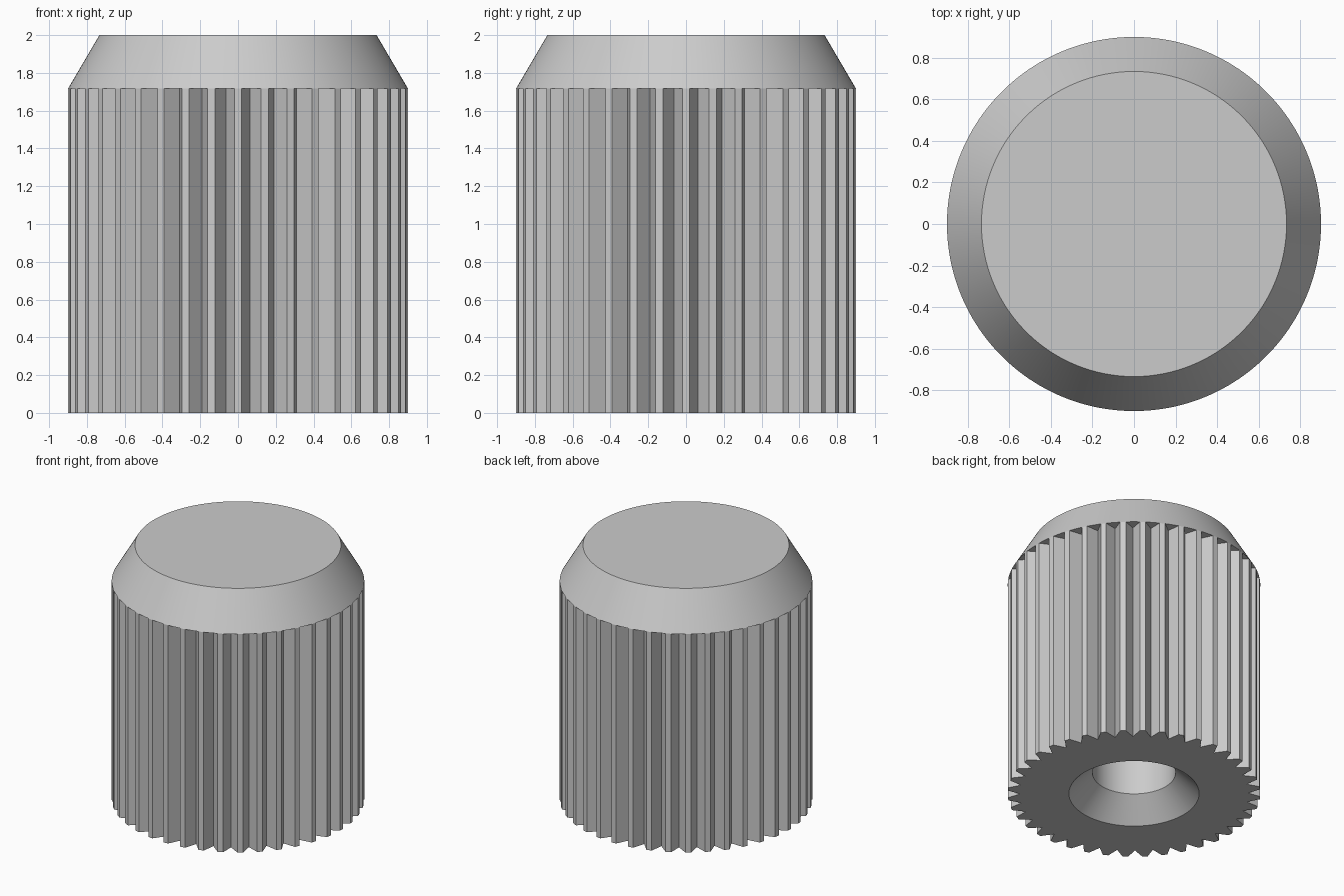
import bpy, bmesh, math

cube = bpy.data.objects.get("Cube")
if cube:
    bpy.data.objects.remove(cube, do_unlink=True)

TEETH = 40
PITCH = 2 * math.pi / TEETH
LAND = 0.022                      # half angle of each flat tooth tip
R_OUT, R_GROOVE, R_TOP = 0.9, 0.812, 0.734
R_SINK, R_HOLE = 0.464, 0.296
Z_SHOULDER, Z_TOP = 1.717, 2.0
Z_SINK, Z_HOLE_END = 0.168, 1.3

grey = bpy.data.materials.new("plain grey")
grey.use_nodes = True
colour = (0.6, 0.6, 0.6, 1)
grey.diffuse_color = colour
grey.node_tree.nodes["Principled BSDF"].inputs["Base Color"].default_value = colour

bm = bmesh.new()


def ring(points, z):
    """Closed ring of vertices from (radius, angle) pairs."""
    return [bm.verts.new((r * math.cos(a), r * math.sin(a), z)) for r, a in points]


def bridge(low, high):
    n = len(low)
    for i in range(n):
        j = (i + 1) % n
        bm.faces.new((low[i], low[j], high[j], high[i]))


# Angles for one tooth repeated around the axis
knurl, arc = [], []
for i in range(TEETH):
    a = i * PITCH
    knurl += [(R_OUT, a - LAND), (R_OUT, a + LAND), (R_GROOVE, a + PITCH / 2)]
    gap = PITCH - 2 * LAND
    arc += [a - LAND, a + LAND, a + LAND + gap / 3, a + LAND + 2 * gap / 3]


def circle(radius):
    return [(radius, a) for r, a in knurl]


# Knurled grip
grip_low = ring(knurl, 0)
grip_high = ring(knurl, Z_SHOULDER)
bridge(grip_low, grip_high)

# Bevelled top, sharing its rim with the tooth tips
rim = []
for i in range(TEETH):
    a, b = arc[4 * i + 2: 4 * i + 4]
    rim += grip_high[3 * i: 3 * i + 2] + ring([(R_OUT, a), (R_OUT, b)], Z_SHOULDER)
top = ring([(R_TOP, a) for a in arc], Z_TOP)
bridge(rim, top)
bm.faces.new(top)

# Shoulder undersides closing each groove
for i in range(TEETH):
    end = rim[(4 * i + 4) % len(rim)]
    bm.faces.new([grip_high[3 * i + 2], end] + rim[4 * i + 1: 4 * i + 4][::-1])

# Underside, countersink and blind hole
sink = ring(circle(R_SINK), 0)
hole_low = ring(circle(R_HOLE), Z_SINK)
hole_high = ring(circle(R_HOLE), Z_HOLE_END)
bridge(sink, grip_low)
bridge(hole_low, sink)
bridge(hole_high, hole_low)
bm.faces.new(hole_high[::-1])

bmesh.ops.recalc_face_normals(bm, faces=bm.faces)
mesh = bpy.data.meshes.new("knurled_knob")
bm.to_mesh(mesh)
bm.free()
mesh.materials.append(grey)
knob = bpy.data.objects.new("knurled_knob", mesh)
bpy.context.collection.objects.link(knob)

bpy.ops.object.select_all(action="DESELECT")
knob.select_set(True)
bpy.context.view_layer.objects.active = knob
bpy.ops.object.shade_smooth_by_angle(angle=math.radians(25))
